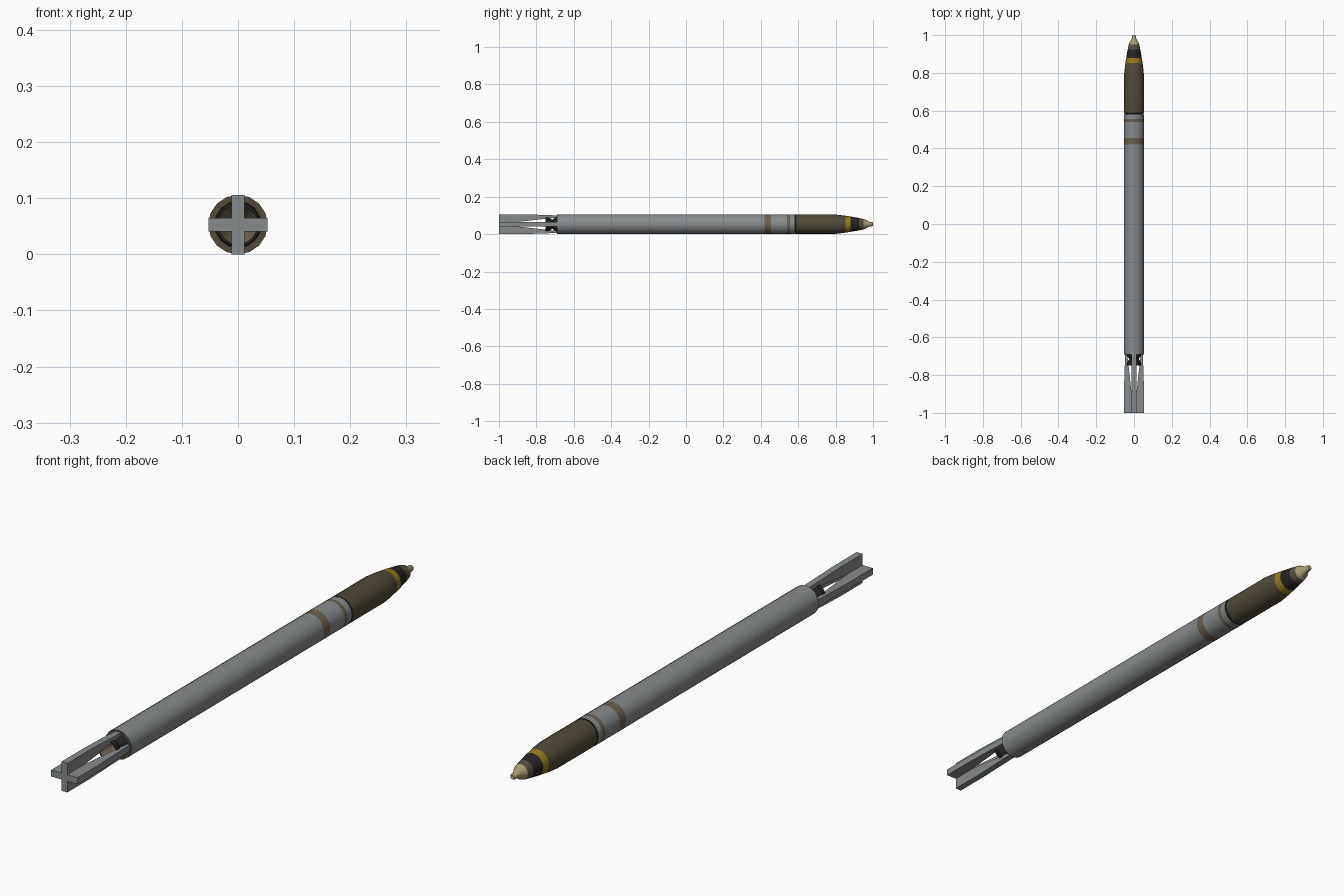
import bpy, bmesh, math

if "Cube" in bpy.data.objects:
    bpy.data.objects.remove(bpy.data.objects["Cube"])

SIDES, R = 16, 0.053


def material(name, rgb):
    m = bpy.data.materials.new(name)
    m.diffuse_color = (*rgb, 1)
    m.use_nodes = True
    m.node_tree.nodes["Principled BSDF"].inputs["Base Color"].default_value = m.diffuse_color
    return m


GREY = material("grey", (0.24, 0.26, 0.265))
OLIVE = material("olive", (0.085, 0.07, 0.042))
BAND = material("band_brown", (0.15, 0.12, 0.075))
DARK = material("dark", (0.018, 0.018, 0.018))
YELLOW = material("yellow", (0.30, 0.20, 0.015))
TAUPE = material("taupe", (0.09, 0.075, 0.055))
TAN = material("tan", (0.40, 0.34, 0.18))


def finish(name, bm, mat):
    bmesh.ops.recalc_face_normals(bm, faces=bm.faces)
    me = bpy.data.meshes.new(name)
    bm.to_mesh(me)
    bm.free()
    me.materials.append(mat)
    ob = bpy.data.objects.new(name, me)
    bpy.context.collection.objects.link(ob)
    bpy.ops.object.select_all(action='DESELECT')
    ob.select_set(True)
    bpy.context.view_layer.objects.active = ob
    bpy.ops.object.shade_smooth_by_angle(angle=math.radians(30))
    return ob


def turned(name, profile, mat, cap_back=False, cap_front=False):
    """Revolve (y, radius) points around the long axis."""
    bm = bmesh.new()
    rings = []
    for y, r in profile:
        rings.append([bm.verts.new((r * math.cos(a), y, R + r * math.sin(a)))
                      for a in (2 * math.pi * i / SIDES for i in range(SIDES))])
    for a, b in zip(rings, rings[1:]):
        for i in range(SIDES):
            j = (i + 1) % SIDES
            bm.faces.new((a[i], a[j], b[j], b[i]))
    if cap_back:
        bm.faces.new(rings[0])
    if cap_front:
        bm.faces.new(rings[-1])
    return finish(name, bm, mat)


# Motor tube with painted bands
turned("motor_tube", [(-0.69, R), (0.42, R)], GREY)
turned("wide_band", [(0.42, R), (0.455, R)], BAND)
turned("tube_middle", [(0.455, R), (0.54, R)], GREY)
turned("narrow_band", [(0.54, R), (0.556, R)], BAND)
turned("tube_front", [(0.556, R), (0.58, R)], GREY)
turned("joint_ring", [(0.58, R), (0.58, 0.051), (0.586, 0.051)], DARK)

# Rear closing ring and flared nozzle with a hollow bell
turned("rear_plate", [(-0.69, R), (-0.69, 0.042), (-0.685, 0.0385)], OLIVE)
turned("nozzle_outer", [(-0.685, 0.042), (-0.695, 0.039), (-0.715, 0.024),
                        (-0.735, 0.039), (-0.75, 0.039), (-0.75, 0.035)], DARK)
turned("nozzle_bell", [(-0.75, 0.035), (-0.715, 0.02), (-0.7, 0.012)], BAND,
       cap_front=True)

# Warhead and nose
turned("warhead", [(0.586, 0.051), (0.588, 0.0525), (0.79, 0.0525),
                   (0.82, 0.0495), (0.853, 0.045)], OLIVE)
turned("yellow_band", [(0.853, 0.045), (0.88, 0.041)], YELLOW)
turned("black_band", [(0.88, 0.041), (0.925, 0.033)], DARK)
turned("nose_collar", [(0.925, 0.033), (0.95, 0.028)], TAUPE)
turned("nose_tip", [(0.95, 0.028), (0.958, 0.025), (0.98, 0.012),
                    (0.995, 0.011), (1.0, 0.008)], TAN, cap_front=True)

# Four folded fins: (y, distance from axis), thickened sideways
fin = [(-1.0, 0.0), (-1.0, R), (-0.87, R), (-0.69, 0.047),
       (-0.69, 0.036), (-0.74, 0.030), (-0.92, 0.010), (-0.94, 0.0)]
T = 0.012
for k in range(4):
    c, s = round(math.cos(k * math.pi / 2)), round(math.sin(k * math.pi / 2))
    bm = bmesh.new()
    face = bm.faces.new([bm.verts.new((r * c + T * s, y, R + r * s - T * c))
                         for y, r in fin])
    side = bmesh.ops.extrude_face_region(bm, geom=[face])["geom"]
    bmesh.ops.translate(bm, vec=(-2 * T * s, 0, 2 * T * c),
                        verts=[v for v in side if isinstance(v, bmesh.types.BMVert)])
    finish(f"fin_{k + 1}", bm, GREY)
